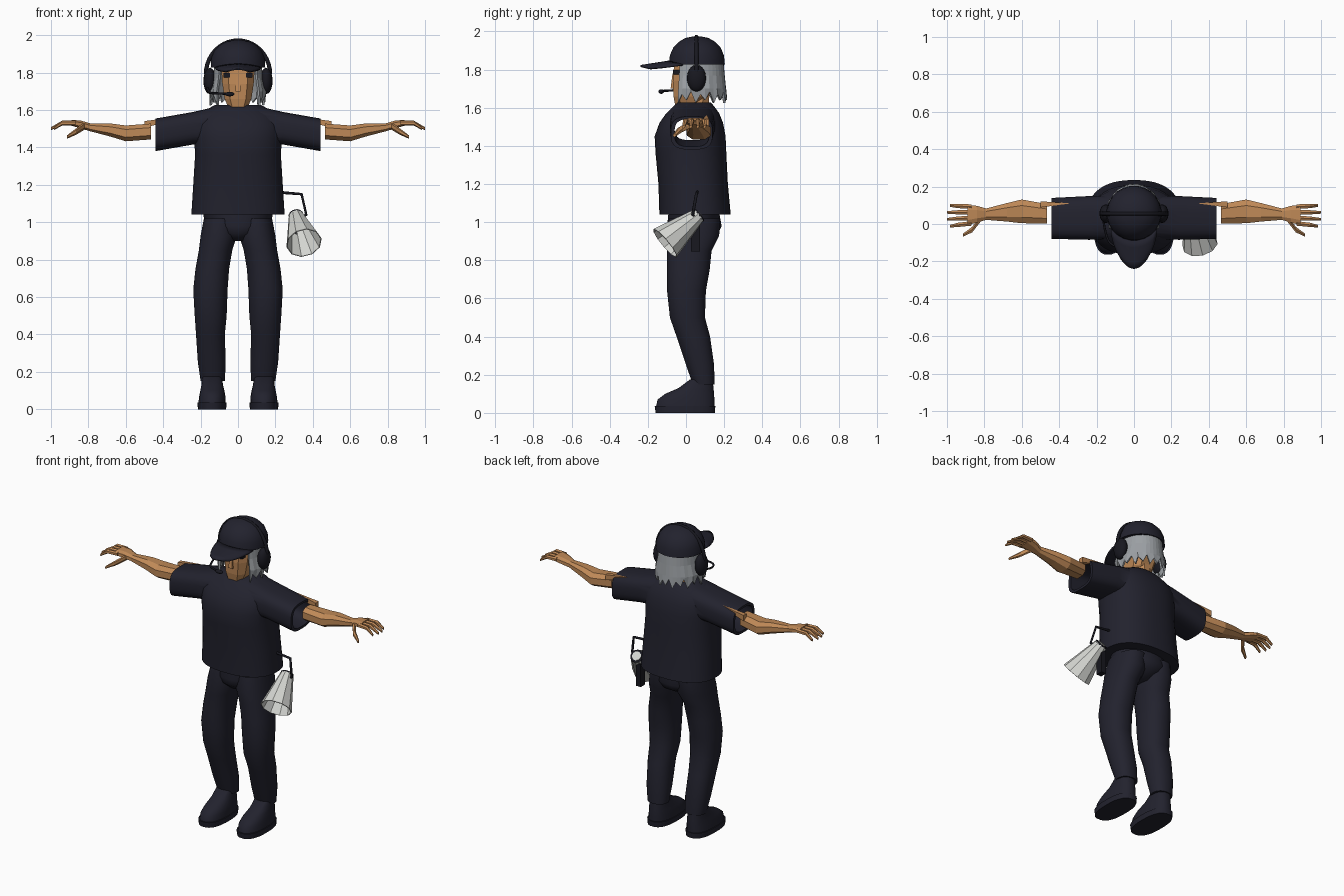
import bpy, bmesh, math
from mathutils import Vector

cube = bpy.data.objects.get("Cube")
if cube:
    bpy.data.objects.remove(cube)


def material(name, rgb):
    m = bpy.data.materials.new(name)
    m.use_nodes = True
    m.diffuse_color = (*rgb, 1)
    m.node_tree.nodes["Principled BSDF"].inputs["Base Color"].default_value = (*rgb, 1)
    return m


NAVY = material("dark navy cloth", (0.016, 0.016, 0.027))
BLACK = material("black plastic", (0.009, 0.009, 0.014))
SKIN = material("tan skin", (0.52, 0.25, 0.095))
GREY = material("grey hair", (0.33, 0.35, 0.37))
WHITE = material("off white", (0.66, 0.67, 0.64))


def finish(obj, name, mat, smooth=True, mirror=False):
    obj.name = obj.data.name = name
    obj.data.materials.clear()
    obj.data.materials.append(mat)
    bpy.ops.object.select_all(action='DESELECT')
    obj.select_set(True)
    bpy.context.view_layer.objects.active = obj
    if smooth:
        bpy.ops.object.shade_smooth_by_angle(angle=math.radians(45))
    if mirror:
        mod = obj.modifiers.new("mirror", 'MIRROR')
        # mirror across the world centre, wherever the part sits
        centre = bpy.data.objects.get("mirror_centre")
        if centre is None:
            centre = bpy.data.objects.new("mirror_centre", None)
            bpy.context.collection.objects.link(centre)
            centre.hide_render = True
        mod.mirror_object = centre
    return obj


def new_mesh(name, verts, faces):
    bm = bmesh.new()
    vs = [bm.verts.new(v) for v in verts]
    for f in faces:
        bm.faces.new([vs[i] for i in f])
    bmesh.ops.recalc_face_normals(bm, faces=bm.faces)
    me = bpy.data.meshes.new(name)
    bm.to_mesh(me)
    bm.free()
    obj = bpy.data.objects.new(name, me)
    bpy.context.collection.objects.link(obj)
    return obj


def loft(name, mat, rings, axis='z', n=24, square=1.0, **kw):
    """Rings are (position, a_min, a_max, b_min, b_max): x,y along z or y,z along x."""
    verts = []
    for p, a0, a1, b0, b1 in rings:
        for i in range(n):
            t = 2 * math.pi * (i + 0.5) / n
            c, s = math.cos(t), math.sin(t)
            a = (a0 + a1) / 2 + (a1 - a0) / 2 * math.copysign(abs(c) ** square, c)
            b = (b0 + b1) / 2 + (b1 - b0) / 2 * math.copysign(abs(s) ** square, s)
            verts.append((a, b, p) if axis == 'z' else (p, a, b))
    faces = [(k * n + i, k * n + (i + 1) % n, (k + 1) * n + (i + 1) % n, (k + 1) * n + i)
             for k in range(len(rings) - 1) for i in range(n)]
    last = (len(rings) - 1) * n
    faces += [tuple(range(n)), tuple(range(last, last + n))]
    return finish(new_mesh(name, verts, faces), name, mat, **kw)


def tube(name, mat, pts, r, kind='POLY'):
    cu = bpy.data.curves.new(name, 'CURVE')
    cu.dimensions = '3D'
    cu.bevel_depth, cu.bevel_resolution, cu.use_fill_caps = r, 2, True
    sp = cu.splines.new(kind)
    sp.points.add(len(pts) - 1)
    for q, p in zip(sp.points, pts):
        q.co = (*p, 1)
    if kind == 'NURBS':
        sp.use_endpoint_u, sp.order_u = True, 3
    obj = bpy.data.objects.new(name, cu)
    cu.materials.append(mat)
    bpy.context.collection.objects.link(obj)


def ball(name, mat, loc, size, **kw):
    bpy.ops.mesh.primitive_uv_sphere_add(segments=16, ring_count=10, location=loc)
    bpy.context.object.scale = size
    return finish(bpy.context.object, name, mat, **kw)


def box(name, mat, loc, size, **kw):
    bpy.ops.mesh.primitive_cube_add(size=1, location=loc)
    bpy.context.object.scale = size
    return finish(bpy.context.object, name, mat, smooth=False, **kw)


def both_ways(half):
    return [(-r[0], *r[1:]) for r in half[::-1]] + half


# Shirt: torso joined with a sleeve tube, hollowed from cuff to cuff
shirt = loft("shirt", NAVY, [
    (1.04, -.25, .25, -.14, .235), (1.2, -.24, .24, -.145, .22), (1.36, -.23, .23, -.16, .212),
    (1.45, -.235, .235, -.165, .208), (1.52, -.235, .235, -.14, .195),
    (1.57, -.21, .21, -.105, .175), (1.605, -.165, .165, -.07, .15),
    (1.628, -.12, .12, -.045, .13)], n=40, square=.85)
sleeves = loft("sleeves", NAVY, both_ways([
    (.1, -.08, .15, 1.42, 1.622), (.24, -.085, .15, 1.415, 1.59), (.44, -.08, .14, 1.38, 1.555)]),
    axis='x', square=.65)
hollow = loft("sleeve_hollow", NAVY, both_ways([
    (.1, -.06, .125, 1.43, 1.565), (.24, -.06, .125, 1.43, 1.562), (.5, -.06, .12, 1.385, 1.535)]),
    axis='x', square=.65)
bpy.context.view_layer.objects.active = shirt
for tool, mode in ((sleeves, 'UNION'), (hollow, 'DIFFERENCE')):
    mod = shirt.modifiers.new(mode, 'BOOLEAN')
    mod.object, mod.operation, mod.solver = tool, mode, 'EXACT'
    bpy.ops.object.modifier_apply(modifier=mod.name)
    bpy.data.objects.remove(tool)
finish(shirt, "shirt", NAVY)

# Trousers
loft("trouser_seat", NAVY, [
    (.9, -.05, .05, -.05, .1), (.94, -.13, .13, -.095, .17), (.98, -.18, .18, -.1, .188),
    (1.08, -.19, .19, -.09, .17)])
loft("trouser_leg", NAVY, [
    (.15, .07, .2, .035, .15), (.25, .065, .215, 0, .148), (.4, .07, .225, -.05, .127),
    (.5, .06, .232, -.085, .1), (.64, .055, .24, -.1, .105), (.75, .047, .228, -.1, .125),
    (.85, .03, .21, -.1, .135), (.93, .005, .2, -.105, .175), (1.02, .01, .183, -.09, .18)],
    square=.9, mirror=True)

# Shoes
loft("shoe_sole", NAVY, [(0, .063, .215, -.16, .152), (.035, .06, .217, -.165, .155)],
     square=.8, mirror=True)
loft("shoe_upper", NAVY, [
    (.035, .065, .212, -.158, .15), (.07, .067, .208, -.15, .15), (.1, .072, .202, -.11, .148),
    (.13, .08, .196, -.04, .145), (.175, .085, .192, .02, .14)], square=.85, mirror=True)

# Arms and hands
arm_rings = [
    (.465, 0, .11, 1.44, 1.53), (.6, 0, .135, 1.43, 1.52), (.68, .01, .115, 1.455, 1.53),
    (.79, .02, .085, 1.485, 1.53), (.84, .005, .1, 1.5, 1.545), (.89, -.01, .105, 1.515, 1.548)]
loft("arm", SKIN, arm_rings, axis='x', n=8, square=.8, smooth=False, mirror=True)
loft("upper_arm_strip", SKIN, [(.35, .108, .112, 1.545, 1.562), (.5, .085, .125, 1.5, 1.545)],
     axis='x', n=4, square=.6, smooth=False, mirror=True)
for k, name in enumerate(("index", "middle", "ring", "little")):
    y0, y1 = .003 + k * .03, -.012 + k * .037
    reach = .985 if k in (0, 3) else 1.0
    loft(name + "_finger", SKIN, [
        (x, y - r, y + r, z - r, z + r) for x, y, z, r in (
            (.87, y0, 1.53, .014), (.94, (y0 + y1) / 2, 1.53, .013), (reach, y1, 1.5, .008))],
        axis='x', n=6, smooth=False, mirror=True)
loft("thumb", SKIN, [
    (x, y - r, y + r, z - r, z + r) for x, y, z, r in (
        (.82, .03, 1.515, .02), (.865, -.03, 1.485, .017), (.915, -.06, 1.455, .009))],
    axis='x', n=6, smooth=False, mirror=True)

# Head and neck
loft("neck", SKIN, [(1.57, -.06, .06, 0, .12), (1.7, -.055, .055, .01, .13)], n=8, smooth=False)
loft("head", SKIN, [
    (1.615, -.055, .055, -.06, .06), (1.66, -.075, .075, -.07, .12), (1.74, -.088, .088, -.075, .16),
    (1.8, -.092, .092, -.07, .17), (1.87, -.09, .09, -.065, .17)], n=8, square=.6, smooth=False)
loft("nose", SKIN, [(1.7, -.018, .018, -.085, -.04), (1.78, -.01, .01, -.074, -.04)],
     n=4, square=.6, smooth=False)
box("eye", BLACK, (.06, -.05, 1.787), (.034, .036, .024), mirror=True)

# Hair: a shell round the back with ragged strand ends
verts, faces, cols = [], [], 29
for i in range(cols):
    t = math.radians(-38 + 256 * i / (cols - 1))
    tip = (1.625, 1.67, 1.64, 1.685)[i % 4]
    for rx, ry, z in ((.125, .14, 1.86), (.132, .148, 1.77), (.145 + .008 * (i % 2), .155, 1.7),
                      (.14 + .012 * (i % 3 == 0), .16, tip)):
        verts.append((rx * math.cos(t), .055 + ry * math.sin(t), z))
for i in range(cols - 1):
    for k in range(3):
        a = i * 4 + k
        faces.append((a, a + 1, a + 5, a + 4))
hair = finish(new_mesh("hair", verts, faces), "hair", GREY, smooth=False)
hair.modifiers.new("thickness", 'SOLIDIFY').thickness = .012

# Cap
loft("cap_crown", NAVY, [
    (1.828, -.147, .147, -.09, .205), (1.875, -.144, .144, -.086, .2), (1.915, -.128, .128, -.068, .183),
    (1.945, -.1, .1, -.04, .155), (1.966, -.062, .062, -.004, .118), (1.975, -.015, .015, .043, .073)])
verts, faces, nu, nv = [], [], 13, 5
for j in range(nv):
    v = j / (nv - 1)
    for i in range(nu):
        u = -1 + 2 * i / (nu - 1)
        x = u * (.125 - .055 * v * v)
        inner = .06 - .147 * math.sqrt(1 - (u * .85) ** 2)
        outer = -.24 + .05 * u * u
        verts.append((x, inner + (outer - inner) * v, 1.848 - .024 * v - .018 * u * u))
for j in range(nv - 1):
    for i in range(nu - 1):
        a = j * nu + i
        faces.append((a, a + 1, a + nu + 1, a + nu))
visor = finish(new_mesh("cap_visor", verts, faces), "cap_visor", NAVY)
visor.modifiers.new("thickness", 'SOLIDIFY').thickness = .01

# Headset
arc = [math.pi * i / 20 for i in range(21)]
tube("headset_band", BLACK, [(.172 * math.cos(t), .055, 1.79 + .182 * math.sin(t)) for t in arc], .011)
ball("headset_earcup", BLACK, (.15, .055, 1.755), (.035, .05, .07), mirror=True)
tube("microphone_boom", BLACK, [(-.165, .03, 1.72), (-.155, -.05, 1.69), (-.12, -.125, 1.69),
                                (-.04, -.13, 1.685)], .006, 'NURBS')
ball("microphone", BLACK, (-.045, -.13, 1.685), (.026, .014, .012))

# Megaphone hanging by the left hip
back, front = Vector((.31, .065, 1.035)), Vector((.353, -.11, .89))
aim = (back - front).to_track_quat('Z', 'Y').to_euler()
bpy.ops.mesh.primitive_cone_add(vertices=10, radius1=.097, radius2=.04, end_fill_type='NOTHING',
                                depth=(back - front).length, location=(back + front) / 2, rotation=aim)
horn = finish(bpy.context.object, "megaphone_horn", WHITE, smooth=False)
horn.modifiers.new("thickness", 'SOLIDIFY').thickness = .005
for name, mat, r, d in (("megaphone_rear_ring", BLACK, .04, .012), ("megaphone_rear_disc", WHITE, .028, .02)):
    bpy.ops.mesh.primitive_cylinder_add(vertices=12, radius=r, depth=d, location=back, rotation=aim)
    finish(bpy.context.object, name, mat, smooth=False)
box("megaphone_grip", BLACK, (.295, .05, .92), (.035, .045, .15))
tube("megaphone_hook", BLACK, [(.22, .06, 1.16), (.34, .055, 1.15), (.365, .035, 1.04),
                               (.32, .05, 1.02)], .008)
